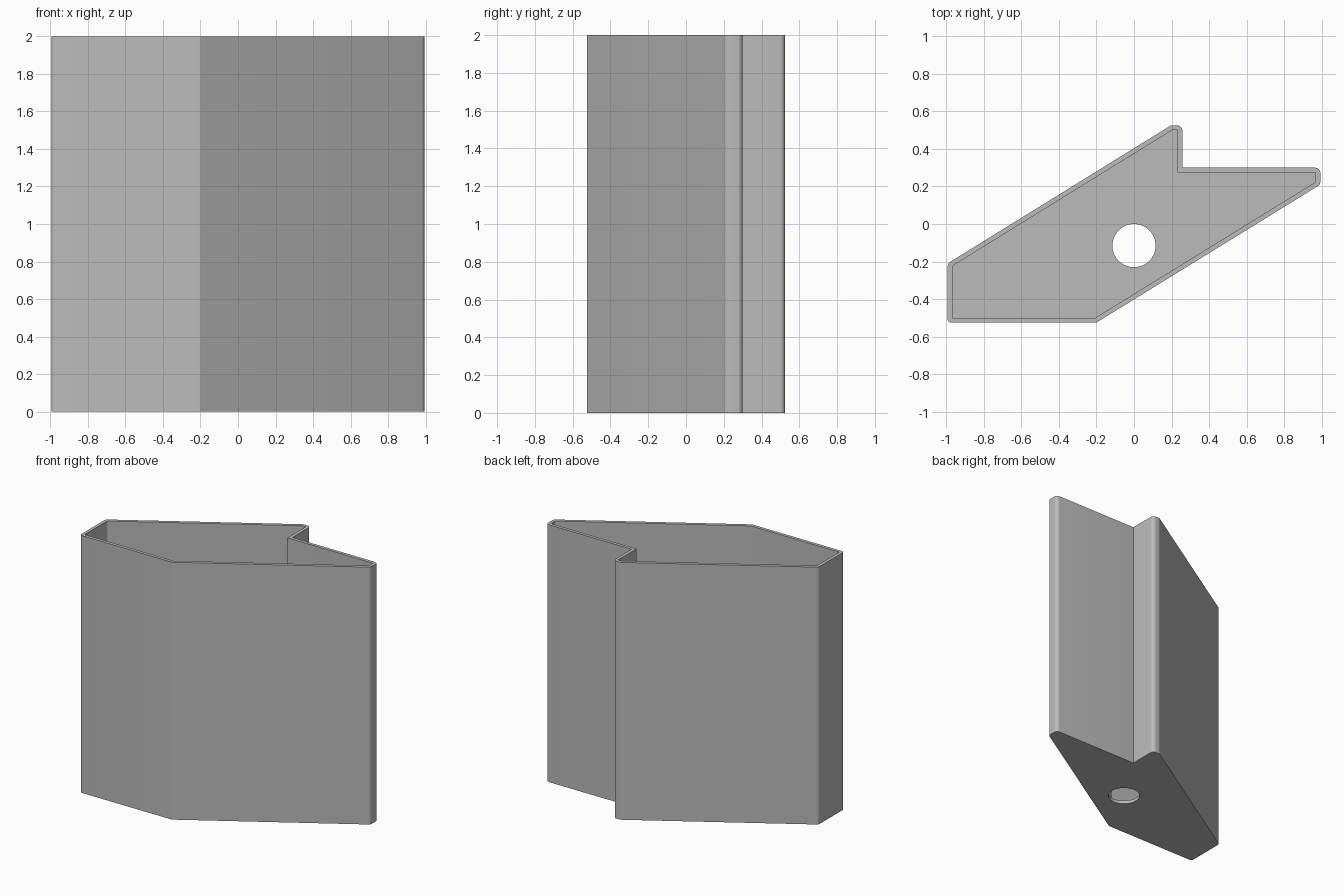
import bpy
import bmesh
import math
from mathutils import Vector

if "Cube" in bpy.data.objects:
    bpy.data.objects.remove(bpy.data.objects["Cube"])

HEIGHT = 2.0
WALL = 0.025
FLOOR = 0.025

# Plan outline, anticlockwise: x, y, corner radius
OUTLINE = [
    (-0.993, -0.525, 0.018), (-0.2, -0.525, 0.0),
    (0.993, 0.21, 0.03), (0.993, 0.3, 0.028),
    (0.258, 0.3, 0.0), (0.258, 0.525, 0.028),
    (0.196, 0.525, 0.035), (-0.993, -0.21, 0.03),
]


def inset_corners(points, d):
    """Move every edge inwards by d and return the mitred corners."""
    result = []
    for i, p in enumerate(points):
        a = (p - points[i - 1]).normalized()
        b = (points[(i + 1) % len(points)] - p).normalized()
        na, nb = Vector((-a.y, a.x)), Vector((-b.y, b.x))
        result.append(p + (na + nb) * d / (1 + na.dot(nb)))
    return result


def fillet(points, radii, steps=6):
    """Round each corner with an arc of the given radius."""
    result = []
    for i, (p, r) in enumerate(zip(points, radii)):
        if r <= 0:
            result.append(p)
            continue
        a = (points[i - 1] - p).normalized()
        b = (points[(i + 1) % len(points)] - p).normalized()
        half = a.angle(b) / 2
        start = p + a * r / math.tan(half)
        centre = p + (a + b).normalized() * r / math.sin(half)
        sweep = math.pi - 2 * half
        for k in range(steps + 1):
            t = sweep * k / steps
            c, s = math.cos(t), math.sin(t)
            v = start - centre
            result.append(centre + Vector((c * v.x - s * v.y, s * v.x + c * v.y)))
    return result


def prism(name, loop, z0, z1):
    bm = bmesh.new()
    base = bm.faces.new([bm.verts.new((p.x, p.y, z0)) for p in loop])
    top = bmesh.ops.extrude_face_region(bm, geom=[base])
    verts = [g for g in top["geom"] if isinstance(g, bmesh.types.BMVert)]
    bmesh.ops.translate(bm, verts=verts, vec=(0, 0, z1 - z0))
    bmesh.ops.recalc_face_normals(bm, faces=bm.faces)
    mesh = bpy.data.meshes.new(name)
    bm.to_mesh(mesh)
    bm.free()
    obj = bpy.data.objects.new(name, mesh)
    bpy.context.collection.objects.link(obj)
    return obj


# Outer body, cavity and drain hole
corners = [Vector((x, y)) for x, y, r in OUTLINE]
radii = [r for x, y, r in OUTLINE]
planter = prism("planter_shell", fillet(corners, radii), 0, HEIGHT)
cavity = prism("cavity_cutter",
               fillet(inset_corners(corners, WALL), [max(r - WALL, 0) for r in radii]),
               FLOOR, HEIGHT + 0.1)
circle = [Vector((0.115 * math.cos(a), -0.115 + 0.115 * math.sin(a)))
          for a in (math.tau * k / 64 for k in range(64))]
drain = prism("drain_hole_cutter", circle, -0.1, FLOOR + 0.1)

bpy.context.view_layer.objects.active = planter
for cutter in (cavity, drain):
    cutter.hide_render = True
    mod = planter.modifiers.new(cutter.name, "BOOLEAN")
    mod.operation = "DIFFERENCE"
    mod.solver = "EXACT"
    mod.object = cutter
    bpy.ops.object.modifier_apply(modifier=mod.name)
    bpy.data.objects.remove(cutter)

# Plain grey finish
grey = bpy.data.materials.new("grey")
grey.use_nodes = True
colour = (0.5, 0.5, 0.5, 1)
grey.diffuse_color = colour
grey.node_tree.nodes["Principled BSDF"].inputs["Base Color"].default_value = colour
planter.data.materials.clear()
planter.data.materials.append(grey)

bpy.ops.object.select_all(action="DESELECT")
planter.select_set(True)
bpy.ops.object.shade_smooth_by_angle(angle=math.radians(25))
